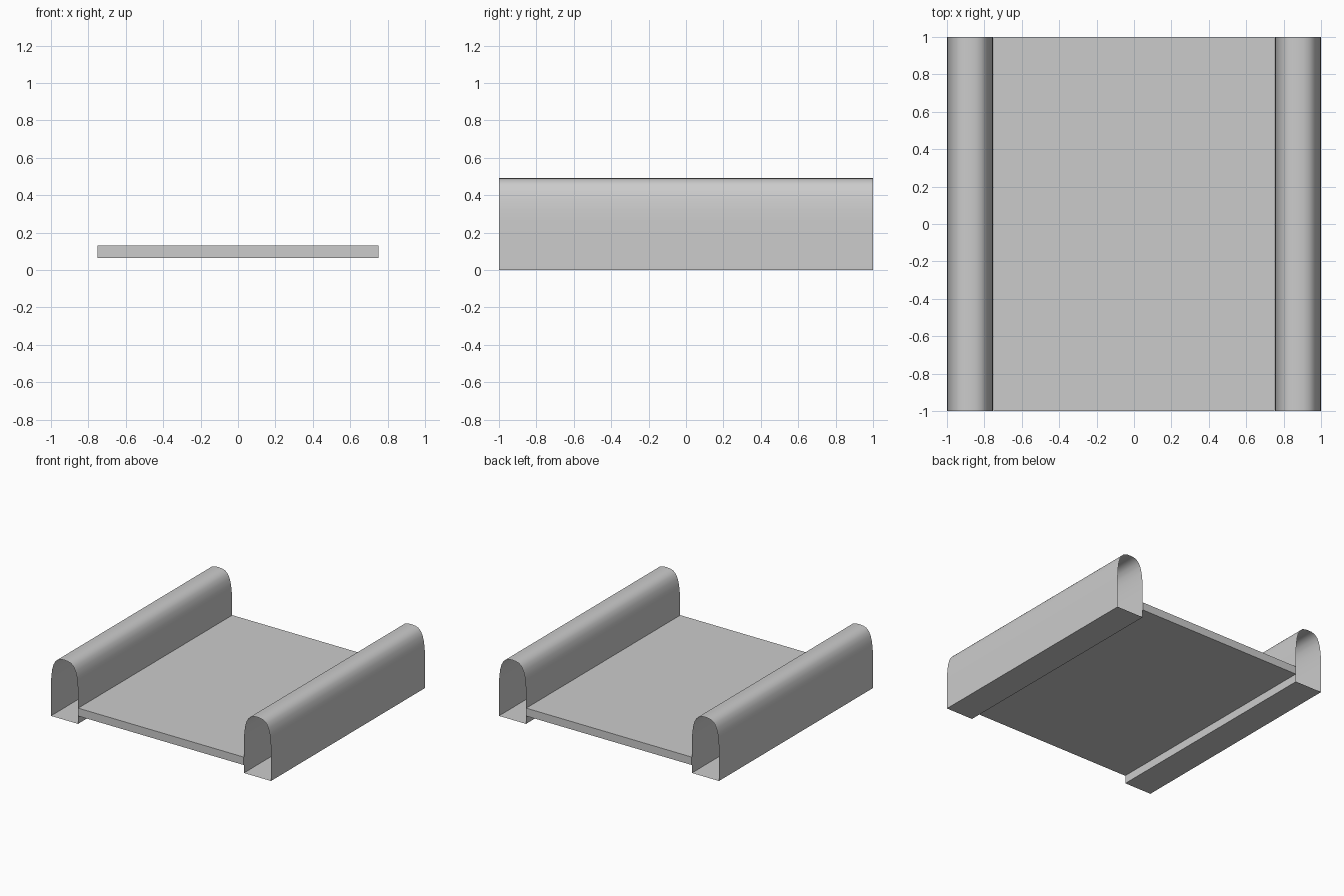
import bpy, bmesh

if "Cube" in bpy.data.objects:
    bpy.data.objects.remove(bpy.data.objects["Cube"])


def make_object(name, bm, smooth=False):
    bmesh.ops.recalc_face_normals(bm, faces=bm.faces)
    mesh = bpy.data.meshes.new(name)
    bm.to_mesh(mesh)
    bm.free()
    obj = bpy.data.objects.new(name, mesh)
    bpy.context.collection.objects.link(obj)
    if smooth:
        bpy.context.view_layer.objects.active = obj
        obj.select_set(True)
        bpy.ops.object.shade_smooth_by_angle()
        obj.select_set(False)
    return obj


# Half of the rail section: straight wall, rounded shoulder, soft crown
HALF = [(.123, 0), (.123, .25), (.12, .32), (.113, .38), (.101, .425),
        (.084, .458), (.06, .48), (.03, .489)]
SECTION = HALF + [(0, .491)] + [(-u, z) for u, z in reversed(HALF)]


# Side rails: hollow tubes with a floor and open ends
def rail(name, side):
    bm = bmesh.new()
    front, back = [[bm.verts.new((side * .877 + u, y, z)) for u, z in SECTION]
                   for y in (-1, 1)]
    n = len(SECTION)
    for i in range(n):
        j = (i + 1) % n
        bm.faces.new((front[i], front[j], back[j], back[i]))
    make_object(name, bm, smooth=True)


rail("left_rail", -1)
rail("right_rail", 1)

# Deck slab between the rails
bm = bmesh.new()
bmesh.ops.create_cube(bm, size=1)
for v in bm.verts:
    v.co = (v.co.x * 1.504, v.co.y * 2, v.co.z * .065 + .0975)
make_object("deck", bm)
